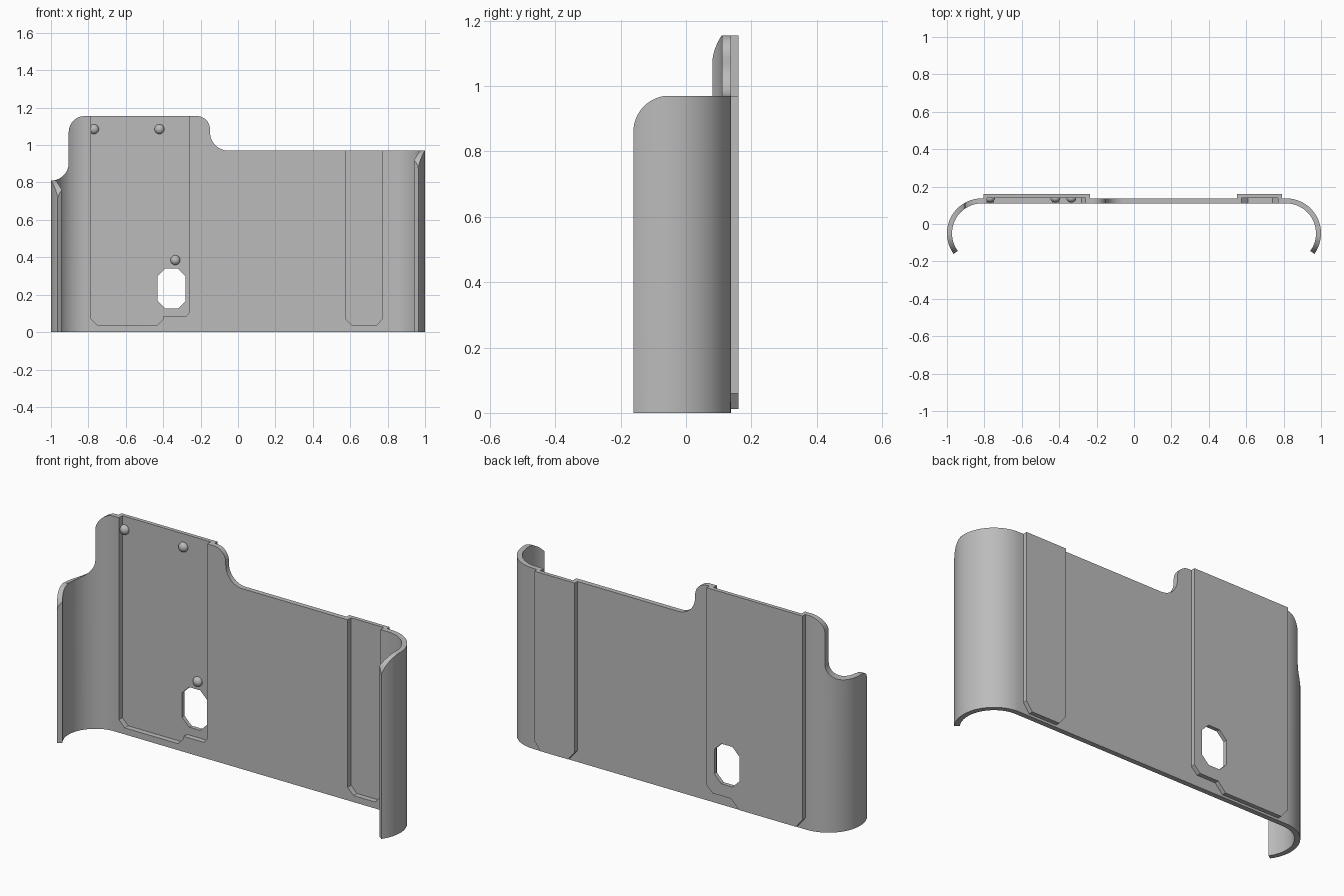
import bpy, bmesh
from math import sin, cos, radians
from mathutils import Vector

if "Cube" in bpy.data.objects:
    bpy.data.objects.remove(bpy.data.objects["Cube"], do_unlink=True)

grey = bpy.data.materials.new("plain grey")
grey.use_nodes = True
grey.diffuse_color = (0.5, 0.5, 0.5, 1)
grey.node_tree.nodes["Principled BSDF"].inputs["Base Color"].default_value = (0.5, 0.5, 0.5, 1)


def arc(cx, cy, r, a, b, n=14):
    """Points along an arc from angle a to b in degrees."""
    return [(cx + r * cos(radians(a + (b - a) * i / n)),
             cy + r * sin(radians(a + (b - a) * i / n))) for i in range(n + 1)]


def prism(name, pts, axis, lo, hi):
    """Extrude a 2D outline along the named axis."""
    place = {"x": lambda u, v, d: (d, u, v),
             "y": lambda u, v, d: (u, d, v),
             "z": lambda u, v, d: (u, v, d)}[axis]
    bm = bmesh.new()
    face = bm.faces.new([bm.verts.new(place(u, v, lo)) for u, v in pts])
    new = bmesh.ops.extrude_face_region(bm, geom=[face])["geom"]
    bmesh.ops.translate(bm, vec=Vector(place(0, 0, hi - lo)),
                        verts=[g for g in new if isinstance(g, bmesh.types.BMVert)])
    bmesh.ops.recalc_face_normals(bm, faces=bm.faces)
    mesh = bpy.data.meshes.new(name)
    bm.to_mesh(mesh)
    bm.free()
    mesh.materials.append(grey)
    ob = bpy.data.objects.new(name, mesh)
    bpy.context.collection.objects.link(ob)
    return ob


def combine(target, tool, operation):
    """Apply an exact boolean and discard the tool."""
    mod = target.modifiers.new("join", "BOOLEAN")
    mod.operation, mod.solver, mod.object = operation, "EXACT", tool
    bpy.context.view_layer.objects.active = target
    bpy.ops.object.modifier_apply(modifier=mod.name)
    bpy.data.objects.remove(tool, do_unlink=True)


# Sheet with both ends curled to the front
CX, CY, OUT, IN = 0.813, -0.05, 0.187, 0.16
outer = arc(CX, CY, OUT, -36, 90, 28)
inner = arc(CX, CY, IN, 90, -36, 28)
mirror = lambda pts: [(-x, y) for x, y in reversed(pts)]
shell = prism("back_cover", outer + mirror(outer) + mirror(inner) + inner, "z", 0, 1.3)

# Raised rear panels, open at the top
big_rear = [(-0.805, 1.4), (-0.805, 0.06), (-0.765, 0.012), (-0.425, 0.012), (-0.38, 0.06),
            (-0.27, 0.06), (-0.235, 0.095), (-0.235, 1.4)]
small_rear = [(0.55, 1.4), (0.55, 0.06), (0.59, 0.012), (0.755, 0.012), (0.79, 0.06), (0.79, 1.4)]
for pts in (big_rear, small_rear):
    combine(shell, prism("panel", pts, "y", 0.125, 0.16), "UNION")

# Matching recesses on the front
big_front = [(-0.785, 1.5), (-0.785, 0.07), (-0.75, 0.035), (-0.435, 0.035), (-0.4, 0.07),
             (-0.4, 0.083), (-0.28, 0.083), (-0.26, 0.105), (-0.26, 1.5)]
small_front = [(0.575, 1.5), (0.575, 0.07), (0.61, 0.035), (0.74, 0.035), (0.77, 0.07), (0.77, 1.5)]
for pts in (big_front, small_front):
    combine(shell, prism("recess", pts, "y", 0, 0.139), "DIFFERENCE")

# Upper outline with the tall tab
outline = ([(-1.1, -0.1), (1.1, -0.1), (1.1, 0.97)]
           + arc(-0.05, 1.07, 0.1, 270, 180)
           + arc(-0.22, 1.085, 0.07, 0, 90)
           + arc(-0.82, 1.07, 0.085, 90, 180)
           + arc(-1.0, 0.905, 0.095, 0, -90) + [(-1.1, 0.81)])
combine(shell, prism("outline", outline, "y", -0.5, 0.5), "INTERSECT")

# Rounded upper corners of the curled ends
for top, lo, hi in ((0.97, 0.5, 1.2), (0.81, -1.2, -0.5)):
    corner = arc(-0.05, top - 0.11, 0.111, 180, 90) + [(-0.05, 1.5), (-0.3, 1.5), (-0.3, top - 0.11)]
    combine(shell, prism("corner", corner, "x", lo, hi), "DIFFERENCE")

# Eight-sided opening
x0, x1, z0, z1, c = -0.43, -0.28, 0.125, 0.34, 0.042
hole = [(x0 + c, z0), (x1 - c, z0), (x1, z0 + c), (x1, z1 - c),
        (x1 - c, z1), (x0 + c, z1), (x0, z1 - c), (x0, z0 + c)]
combine(shell, prism("opening", hole, "y", -0.2, 0.3), "DIFFERENCE")

# Small domed studs on the recess floor
studs = []
for i, (x, z) in enumerate(((-0.77, 1.085), (-0.42, 1.085), (-0.335, 0.385))):
    bpy.ops.mesh.primitive_uv_sphere_add(segments=20, ring_count=12, radius=0.026, location=(x, 0.137, z))
    stud = bpy.context.object
    stud.name = f"stud_{i + 1}"
    stud.scale.y = 0.85
    stud.data.materials.append(grey)
    studs.append(stud)

# Smooth the curves, keep the folds crisp
bpy.ops.object.select_all(action="DESELECT")
for ob in [shell] + studs:
    ob.select_set(True)
bpy.context.view_layer.objects.active = shell
bpy.ops.object.shade_smooth_by_angle(angle=radians(25))
